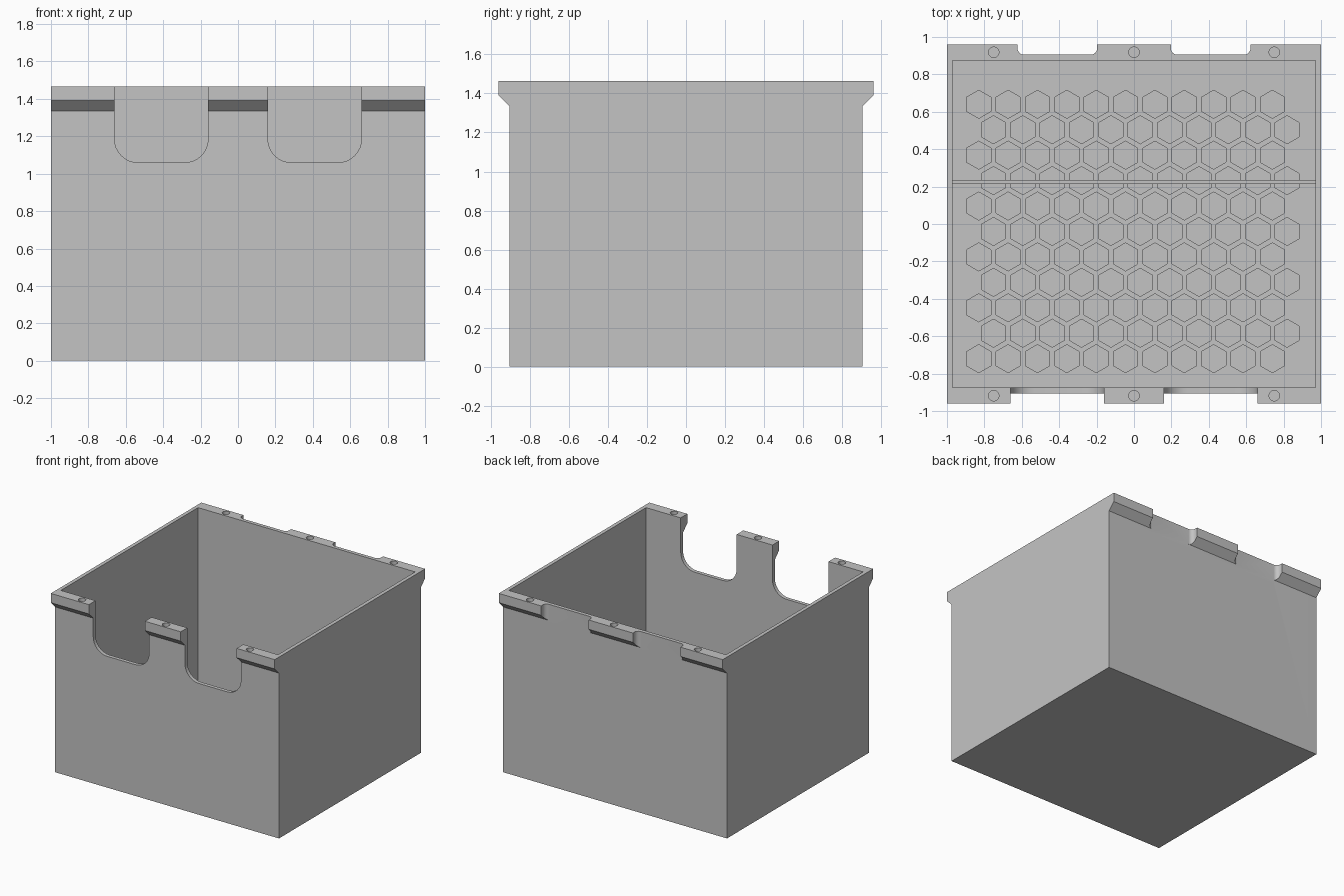
import bpy, bmesh, math

if "Cube" in bpy.data.objects:
    bpy.data.objects.remove(bpy.data.objects["Cube"])

HEIGHT, LIP, WALL = 1.465, 0.96, 0.905
FLOOR = 0.03

grey = bpy.data.materials.new("plain grey")
grey.diffuse_color = (0.55, 0.55, 0.55, 1)
grey.use_nodes = True
grey.node_tree.nodes["Principled BSDF"].inputs["Base Color"].default_value = grey.diffuse_color


def add_prism(bm, points, axis, lo, hi):
    """Extrude a 2D outline along one axis (0=x, 1=y, 2=z)."""
    rings = []
    for d in (lo, hi):
        ring = []
        for a, b in points:
            co = [a, b]
            co.insert(axis, d)
            ring.append(bm.verts.new(co))
        rings.append(ring)
    bottom, top = rings
    n = len(points)
    bm.faces.new(bottom)
    bm.faces.new(top)
    for i in range(n):
        j = (i + 1) % n
        bm.faces.new((bottom[i], bottom[j], top[j], top[i]))


def make_object(name, prisms):
    bm = bmesh.new()
    for p in prisms:
        add_prism(bm, *p)
    bmesh.ops.recalc_face_normals(bm, faces=bm.faces[:])
    mesh = bpy.data.meshes.new(name)
    bm.to_mesh(mesh)
    bm.free()
    mesh.materials.append(grey)
    ob = bpy.data.objects.new(name, mesh)
    bpy.context.collection.objects.link(ob)
    return ob


def rect(a0, a1, b0, b1):
    return [(a0, b0), (a1, b0), (a1, b1), (a0, b1)]


def ngon(x, y, r, n, start=0.0):
    return [(x + r * math.cos(start + math.tau * i / n),
             y + r * math.sin(start + math.tau * i / n)) for i in range(n)]


def rounded_u(a0, a1, b0, b1, r, n=8):
    """Rectangle whose two corners on the b0 side are rounded."""
    pts = [(a1, b1), (a0, b1)]
    for cx, start in ((a0 + r, math.pi), (a1 - r, 1.5 * math.pi)):
        for i in range(n + 1):
            t = start + 0.5 * math.pi * i / n
            pts.append((cx + r * math.cos(t), b0 + r + r * math.sin(t)))
    return pts


def cut(ob, name, prisms):
    cutter = make_object(name, prisms)
    cutter.hide_render = True
    mod = ob.modifiers.new(name, 'BOOLEAN')
    mod.operation = 'DIFFERENCE'
    mod.solver = 'EXACT'
    mod.object = cutter
    bpy.context.view_layer.objects.active = ob
    bpy.ops.object.modifier_apply(modifier=mod.name)
    bpy.data.objects.remove(cutter, do_unlink=True)


# Body with chamfered lips along front and back
half = [(WALL, 0), (WALL, 1.335), (LIP, 1.39), (LIP, HEIGHT)]
outline = half + [(-y, z) for y, z in reversed(half)]
box = make_object("storage_box", [(outline, 0, -1.0, 1.0)])

# Hollow interior
cut(box, "interior", [(rect(-0.97, 0.97, -0.875, 0.875), 2, FLOOR, 1.7)])

# Rounded front openings
cut(box, "front_openings",
    [(rounded_u(c - 0.25, c + 0.25, 1.06, 1.7, 0.125), 1, -1.1, -0.8)
     for c in (-0.41, 0.41)])

# Rounded notches in the back lip
cut(box, "back_notches",
    [(rounded_u(c - 0.213, c + 0.213, WALL, 1.1, 0.035), 2, 1.3, 1.7)
     for c in (-0.41, 0.41)])

# Blind round sockets in the lips
cut(box, "lip_sockets",
    [(ngon(x, y, 0.028, 24), 2, HEIGHT - 0.06, 1.7)
     for x in (-0.75, 0, 0.75) for y in (-0.918, 0.918)])

# Honeycomb pockets in the floor, alternate rows shifted
hexes = []
for row in range(11):
    for col in range(11):
        x = -0.83 + 0.157 * col + 0.0785 * (row % 2)
        y = 0.64 - 0.136 * row
        hexes.append((ngon(x, y, 0.075, 6, math.pi / 6), 2, FLOOR - 0.015, FLOOR + 0.1))
cut(box, "floor_pockets", hexes)

# Low rib across the floor
rib = make_object("floor_rib", [(rect(-0.972, 0.972, 0.213, 0.235), 2, 0.014, FLOOR + 0.03)])

# Smooth curved corners only
bpy.ops.object.select_all(action='DESELECT')
box.select_set(True)
bpy.context.view_layer.objects.active = box
bpy.ops.object.shade_smooth_by_angle(angle=math.radians(30))
